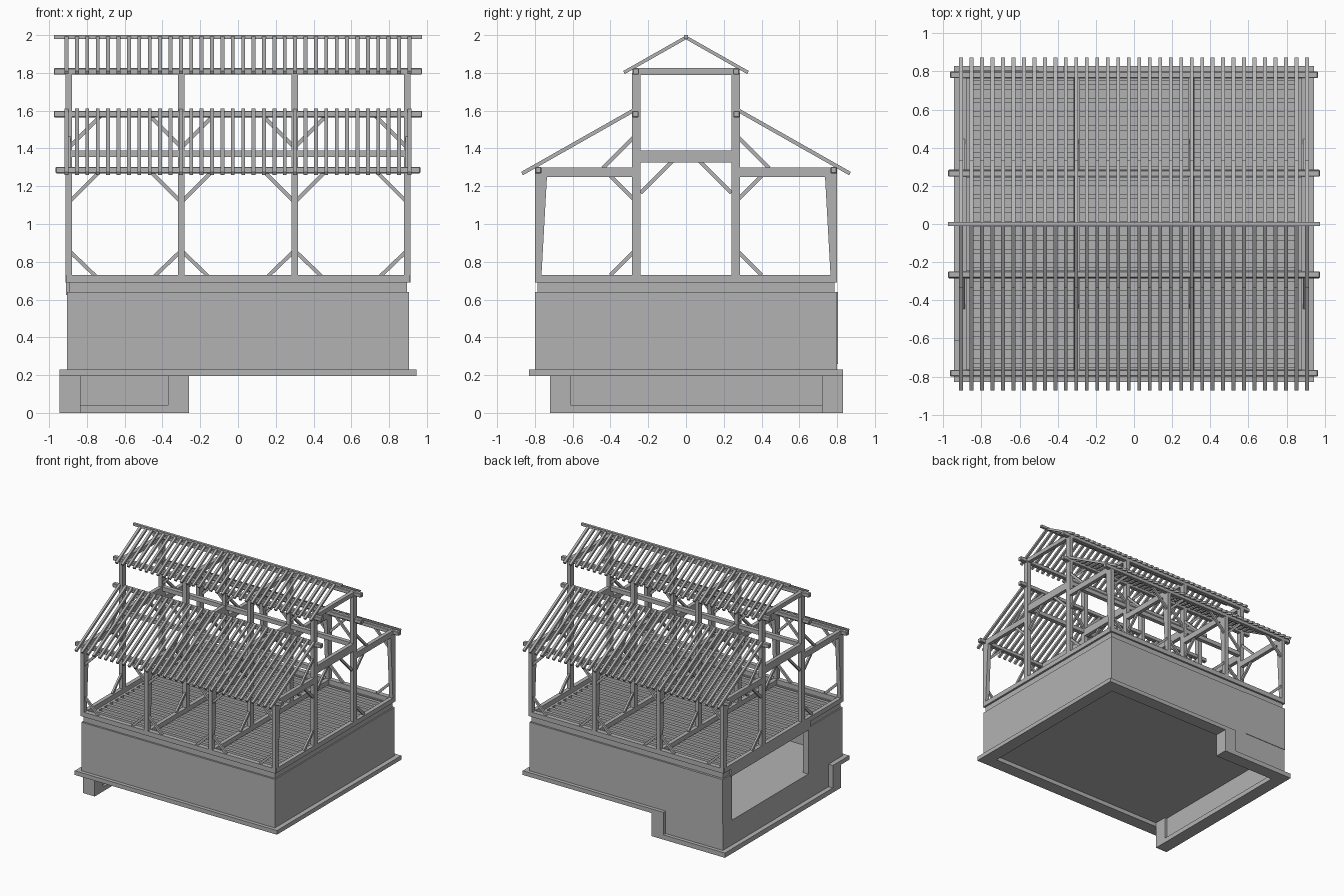
import bpy, bmesh
from mathutils import Vector, Matrix

if "Cube" in bpy.data.objects:
    bpy.data.objects.remove(bpy.data.objects["Cube"])

grey = bpy.data.materials.new("plain grey")
grey.use_nodes = True
grey.diffuse_color = (0.45, 0.45, 0.45, 1)
grey.node_tree.nodes["Principled BSDF"].inputs["Base Color"].default_value = (0.45, 0.45, 0.45, 1)


class Part:
    """Collects boxes and beams into one named mesh."""

    def __init__(self, name):
        self.name, self.bm = name, bmesh.new()

    def box(self, x0, x1, y0, y1, z0, z1):
        size = Matrix.Diagonal((abs(x1 - x0), abs(y1 - y0), abs(z1 - z0), 1))
        mid = Matrix.Translation(((x0 + x1) / 2, (y0 + y1) / 2, (z0 + z1) / 2))
        return bmesh.ops.create_cube(self.bm, size=1, matrix=mid @ size)["verts"]

    def beam(self, p, q, width, depth, side):
        """Sloping beam from p to q; side is the axis its width lies along."""
        p, q, s = Vector(p), Vector(q), Vector(side)
        along = (q - p).normalized()
        up = s.cross(along)
        turn = Matrix((along, s, up)).transposed().to_4x4()
        size = Matrix.Diagonal(((q - p).length, width, depth, 1))
        bmesh.ops.create_cube(self.bm, size=1, matrix=Matrix.Translation((p + q) / 2) @ turn @ size)

    def done(self):
        bmesh.ops.recalc_face_normals(self.bm, faces=self.bm.faces)
        mesh = bpy.data.meshes.new(self.name)
        self.bm.to_mesh(mesh)
        self.bm.free()
        mesh.materials.append(grey)
        ob = bpy.data.objects.new(self.name, mesh)
        bpy.context.collection.objects.link(ob)
        return ob


X, Y = 0.905, 0.80          # outer faces of the walls
BENTS = (-0.895, -0.3, 0.3, 0.895)
AX, AY = (1, 0, 0), (0, 1, 0)

# Footing strip: high level, then stepped down round one corner
f = Part("footing")
f.box(-0.945, 0.945, -0.83, -0.72, 0.195, 0.23)
f.box(0.835, 0.945, -0.72, 0.83, 0.195, 0.23)
f.box(-0.37, 0.835, 0.72, 0.83, 0.195, 0.23)
f.box(-0.945, -0.835, -0.72, -0.61, 0, 0.23)
f.box(-0.37, -0.26, 0.72, 0.83, 0, 0.23)
f.box(-0.945, -0.835, -0.61, 0.83, 0, 0.04)
f.box(-0.835, -0.37, 0.72, 0.83, 0, 0.04)
f.done()

# Walls with the wide opening on one side
w = Part("walls")
T = 0.05
w.box(-X, X, -Y, -Y + T, 0.23, 0.64)
w.box(X - T, X, -Y + T, Y, 0.23, 0.64)
w.box(-X, X - T, Y - T, Y, 0.23, 0.64)
w.box(-X, -0.37, Y - T, Y, 0.04, 0.23)
w.box(-X, -X + T, -0.61, Y - T, 0.04, 0.25)
w.box(-X, -X + T, -Y + T, -0.34, 0.23, 0.64)
w.box(-X, -X + T, 0.68, Y - T, 0.23, 0.64)
w.done()

p = Part("back_wall_panel")
p.box(-X, -0.5, Y, Y + 0.004, 0.26, 0.64)
p.done()

s = Part("ground_slab")
s.box(-X + T, X - T, -Y + T, Y - T, 0.23, 0.25)
s.done()

# Rim boards, opening header and floor joists
r = Part("rim_boards")
for side in (-1, 1):
    r.box(-0.895, 0.895, side * 0.785, side * 0.75, 0.64, 0.69)
    r.box(side * 0.895, side * 0.86, -0.75, 0.75, 0.64, 0.69)
r.box(-0.91, -0.86, -0.36, 0.7, 0.625, 0.69)
r.done()

j = Part("floor_joists")
for i in range(21):
    y = -0.72 + i * 0.072
    j.box(-0.87, 0.87, y - 0.014, y + 0.014, 0.64, 0.69)
j.done()

# Sill beams
b = Part("sill_beams")
for side in (-1, 1):
    b.box(-0.91, 0.91, side * Y, side * 0.76, 0.69, 0.73)
for x in BENTS:
    b.box(x - 0.017, x + 0.017, -0.79, 0.79, 0.69, 0.73)
b.done()

# Posts: the eave posts widen inward toward the top
o = Part("eave_posts")
n = Part("inner_posts")
for x in BENTS:
    for side in (-1, 1):
        verts = o.box(x - 0.017, x + 0.017, side * 0.765, side * Y, 0.73, 1.27)
        for v in verts:
            if v.co.z > 1 and abs(v.co.y) < 0.78:
                v.co.y = side * 0.735
        n.box(x - 0.017, x + 0.017, side * 0.24, side * 0.285, 0.73, 1.8)
o.done()
n.done()

# Cross ties of each bent
t = Part("tie_beams")
for x in BENTS:
    t.box(x - 0.016, x + 0.016, -0.25, 0.25, 1.325, 1.39)
    t.box(x - 0.016, x + 0.016, -0.25, 0.25, 1.79, 1.825)
    for side in (-1, 1):
        t.box(x - 0.016, x + 0.016, side * 0.28, side * 0.79, 1.25, 1.3)
t.done()

# Long plates and girts
g = Part("long_girts")
e = Part("wall_plates")
for side in (-1, 1):
    g.box(-0.89, 0.89, side * 0.245, side * 0.28, 1.355, 1.39)
    for y, z, half in ((0.782, 1.285, 0.965), (0.268, 1.582, 0.975), (0.265, 1.808, 0.975)):
        e.box(-half, half, side * (y - 0.017), side * (y + 0.017), z - 0.017, z + 0.017)
g.done()
plates = e.done()
bev = plates.modifiers.new("soft_ends", "BEVEL")
bev.width = 0.004
bev.segments = 1

# Diagonal braces
d = Part("braces")
for x in BENTS:
    for side in (-1, 1):
        # across the building
        for y0, z0, y1, z1 in ((0.28, 0.85, 0.4, 0.73), (0.28, 1.455, 0.44, 1.295),
                               (0.28, 1.135, 0.4, 1.255), (0.24, 1.165, 0.07, 1.335)):
            d.beam((x, side * y0, z0), (x, side * y1, z1), 0.016, 0.02, AX)
        # along the building
        for way in (-1, 1):
            if abs(x + way * 0.2) > 0.91:
                continue
            for y, z0, z1, run in ((0.78, 0.85, 0.725, 0.14), (0.78, 1.125, 1.275, 0.16),
                                   (0.262, 1.415, 1.57, 0.165)):
                d.beam((x + way * 0.01, side * y, z0),
                       (x + way * run, side * y, z1), 0.016, 0.02, AY)
d.done()

# Rafters on the aisles and on the raised roof
lo = Part("lower_rafters")
hi = Part("upper_rafters")
for i in range(34):
    x = -0.9075 + i * 0.055
    for side in (-1, 1):
        lo.beam((x, side * 0.275, 1.603), (x, side * 0.868, 1.267), 0.02, 0.02, AX)
        hi.beam((x, side * 0.003, 1.986), (x, side * 0.328, 1.802), 0.02, 0.018, AX)
lo.done()
hi.done()

k = Part("ridge_board")
k.box(-0.975, 0.975, -0.011, 0.011, 1.98, 2.0)
k.done()
